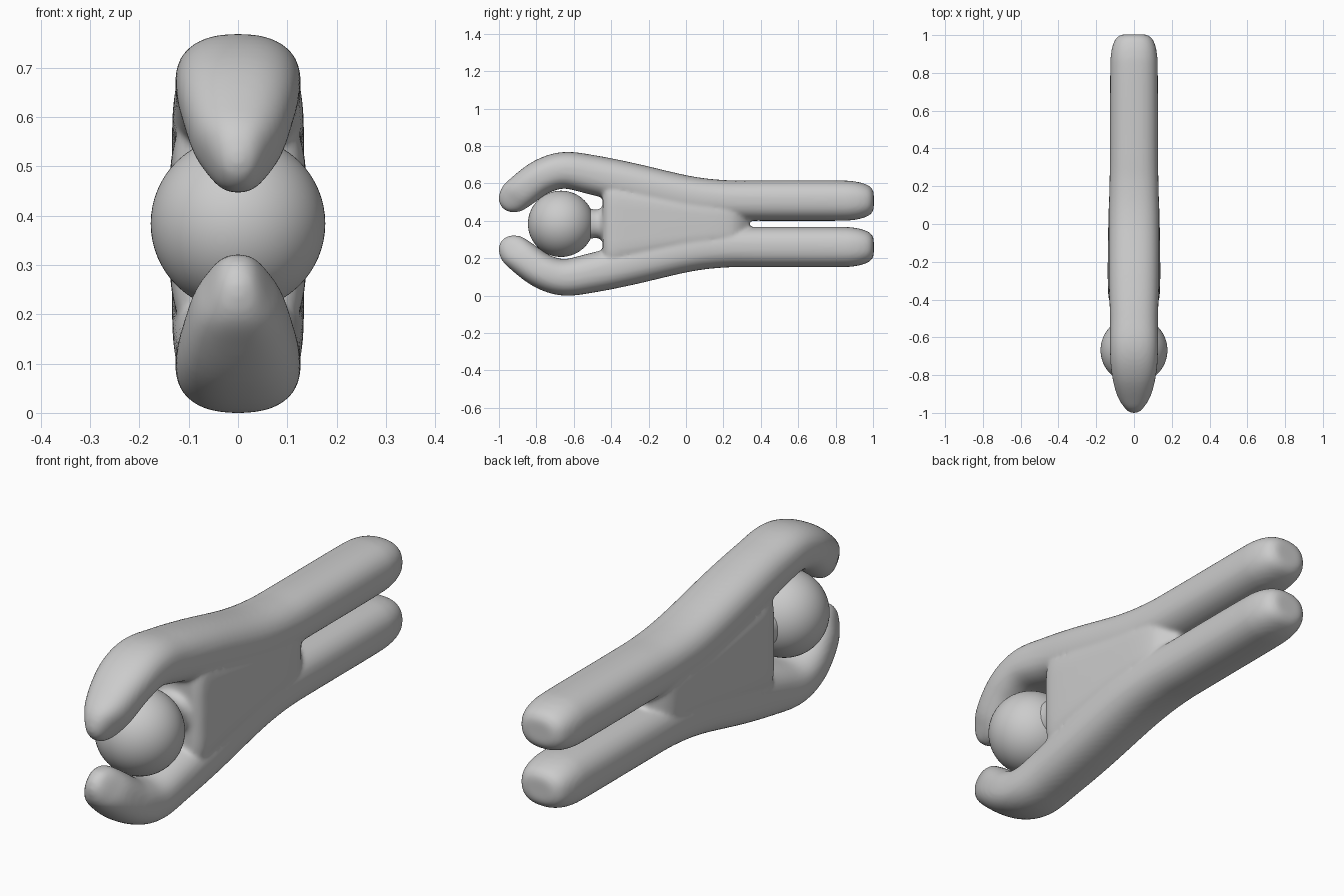
import bpy, bmesh, math
from mathutils import Vector

if "Cube" in bpy.data.objects:
    bpy.data.objects.remove(bpy.data.objects["Cube"])

ZC = 0.384          # height of the symmetry plane between the two sides


def spline(pts, steps=6):
    """Catmull-Rom interpolation of the stations."""
    p = [Vector(q) for q in pts]
    p = [p[0]] + p + [p[-1]]
    out = []
    for i in range(1, len(p) - 2):
        a, b, c, d = p[i - 1:i + 3]
        for k in range(steps):
            t = k / steps
            out.append(0.5 * (2 * b + (c - a) * t + (2 * a - 5 * b + 4 * c - d) * t * t
                              + (3 * b - a - 3 * c + d) * t ** 3))
    return out + [p[-1]]


def loft(bm, stations, power, side=1, n=40):
    """Sweep a superellipse along (y, z offset, in-plane radius, x radius)."""
    st = spline(stations)
    rings = []
    for i, s in enumerate(st):
        a, b = st[max(i - 1, 0)], st[min(i + 1, len(st) - 1)]
        ty, tz = b[0] - a[0], b[1] - a[1]
        l = math.hypot(ty, tz)
        ny, nz = -tz / l, ty / l
        ring = []
        for k in range(n):
            ang = 2 * math.pi * k / n
            c, d = math.cos(ang), math.sin(ang)
            u = math.copysign(abs(c) ** (2 / power), c) * s[3]
            v = math.copysign(abs(d) ** (2 / power), d) * s[2]
            ring.append(bm.verts.new((u, s[0] + ny * v, ZC + side * (s[1] + nz * v))))
        rings.append(ring)
    faces = [bm.faces.new(rings[0]), bm.faces.new(rings[-1])]
    for r0, r1 in zip(rings, rings[1:]):
        for k in range(n):
            j = (k + 1) % n
            faces.append(bm.faces.new((r0[k], r0[j], r1[j], r1[k])))
    bmesh.ops.recalc_face_normals(bm, faces=faces)


# one continuous arm-and-leg strand, from hand tip to foot
limb = [(-.982, .086, .012, .012), (-.970, .097, .046, .036), (-.935, .128, .080, .064),
        (-.88, .174, .090, .096), (-.77, .252, .094, .121), (-.65, .286, .098, .127),
        (-.50, .262, .105, .127), (-.30, .216, .111, .133), (0, .147, .111, .134),
        (.2, .126, .108, .130), (.4, .124, .108, .127), (.8, .124, .108, .126),
        (.90, .124, .103, .122), (.96, .124, .088, .108), (.99, .124, .070, .088),
        (1.004, .124, .045, .06)]
torso = [(-.445, 0, .20, .10), (-.41, 0, .225, .130), (-.3, 0, .20, .139), (0, 0, .14, .136),
         (.2, 0, .11, .127), (.28, 0, .10, .105), (.34, 0, .06, .05)]
neck = [(-.56, 0, .09, .09), (-.51, 0, .080, .080), (-.47, 0, .077, .078),
        (-.44, 0, .10, .098), (-.40, 0, .15, .12)]

# body: strands, torso and neck fused into one smooth skin
bm = bmesh.new()
for side in (1, -1):
    loft(bm, limb, 2.4, side)
loft(bm, torso, 5)
loft(bm, neck, 2.2)
me = bpy.data.meshes.new("body")
bm.to_mesh(me)
bm.free()
body = bpy.data.objects.new("body", me)
bpy.context.collection.objects.link(body)
rm = body.modifiers.new("fuse", 'REMESH')
rm.mode = 'VOXEL'
rm.voxel_size = 0.009
rm.use_smooth_shade = True
sm = body.modifiers.new("soften", 'SMOOTH')
sm.factor = 0.5
sm.iterations = 10

# head
bpy.ops.mesh.primitive_uv_sphere_add(segments=64, ring_count=32, radius=0.177,
                                     location=(0, -.668, ZC))
head = bpy.context.object
head.name = "head"
bpy.ops.object.shade_smooth()
